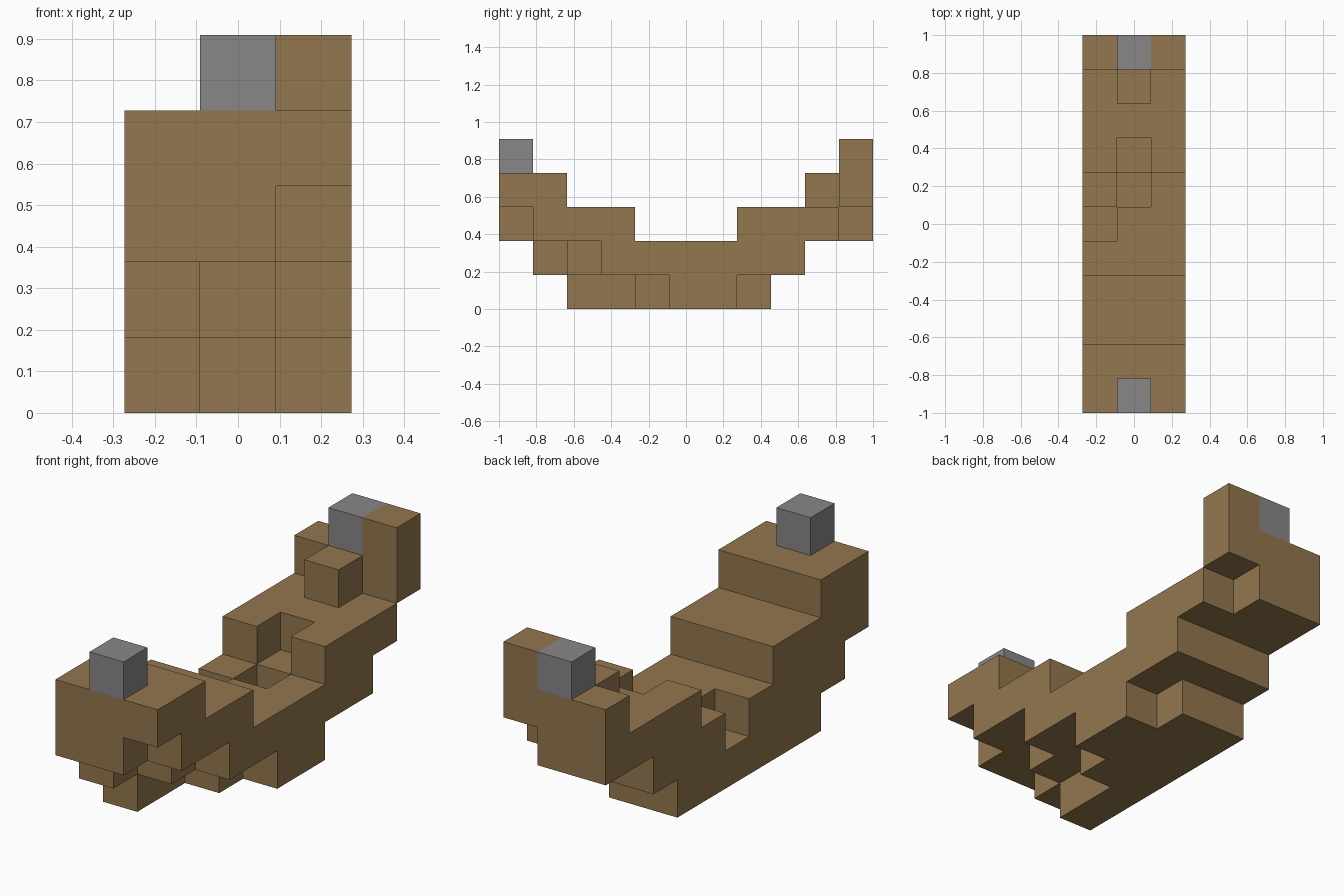
import bpy, bmesh
from mathutils import Vector

cube = bpy.data.objects.get("Cube")
if cube:
    bpy.data.objects.remove(cube, do_unlink=True)

UNIT = 2 / 11                              # one block; hull is 3 x 11 x 5 blocks
ORIGIN = Vector((-1.5, -5.5, 0))


def material(name, rgb):
    mat = bpy.data.materials.new(name)
    mat.use_nodes = True
    color = (*rgb, 1)
    mat.diffuse_color = color
    bsdf = mat.node_tree.nodes["Principled BSDF"]
    bsdf.inputs["Base Color"].default_value = color
    bsdf.inputs["Roughness"].default_value = 0.9
    return mat


WOOD = material("brown_wood", (0.29, 0.184, 0.077))
STONE = material("grey_stone", (0.25, 0.24, 0.245))


def blocks(xs, ys, zs):
    """All block cells in a box; each argument is (first, last)."""
    spans = [range(a, b + 1) for a, b in (xs, ys, zs)]
    return {(x, y, z) for x in spans[0] for y in spans[1] for z in spans[2]}


# Stepped keel, longest on the right side
keel = (blocks((0, 0), (2, 7), (0, 0)) | blocks((1, 1), (4, 7), (0, 0))
        | blocks((2, 2), (5, 6), (0, 0)))

# Main deck with a broken side and a hole in the floor
deck = set()
for x in range(3):
    deck |= blocks((x, x), (x + 1, 8), (1, 1))
deck -= {(0, 5, 1), (1, 6, 1)}

# Bow: two steps with a missing lower corner
bow = blocks((0, 2), (0, 3), (2, 2)) | blocks((0, 2), (0, 1), (3, 3))
bow -= {(2, 0, 2)}

# Stern: raised deck, back wall, seat block and corner post
stern = blocks((0, 2), (7, 10), (2, 2)) | blocks((0, 2), (10, 10), (3, 3))
stern |= {(1, 9, 3), (2, 10, 4)}
stern -= {(1, 7, 2), (2, 10, 2)}

PARTS = {
    "keel": (keel, WOOD),
    "deck": (deck, WOOD),
    "bow": (bow, WOOD),
    "stern": (stern, WOOD),
    "bow_stone": ({(1, 0, 4)}, STONE),
    "stern_stone": ({(1, 10, 4)}, STONE),
}
SOLID = set().union(*(cells for cells, _ in PARTS.values()))


def build(name, cells, mat):
    """Skin the exposed sides of the cells and merge flat areas."""
    bm = bmesh.new()
    for cell in sorted(cells):
        center = Vector(cell) + Vector((0.5, 0.5, 0.5))
        for axis in range(3):
            for sign in (-1, 1):
                normal = Vector((0, 0, 0))
                normal[axis] = sign
                if tuple(int(c + n) for c, n in zip(cell, normal)) in SOLID:
                    continue
                u = Vector((0, 0, 0))
                u[(axis + 1) % 3] = 0.5
                v = normal.cross(u)
                mid = center + normal / 2
                corners = (mid - u - v, mid + u - v, mid + u + v, mid - u + v)
                bm.faces.new([bm.verts.new((p + ORIGIN) * UNIT) for p in corners])
    bmesh.ops.remove_doubles(bm, verts=bm.verts, dist=0.001)
    bmesh.ops.dissolve_limit(bm, angle_limit=0.01, verts=bm.verts, edges=bm.edges)
    mesh = bpy.data.meshes.new(name)
    bm.to_mesh(mesh)
    bm.free()
    mesh.materials.append(mat)
    obj = bpy.data.objects.new(name, mesh)
    bpy.context.collection.objects.link(obj)


for part, (cells, mat) in PARTS.items():
    build(part, cells, mat)
